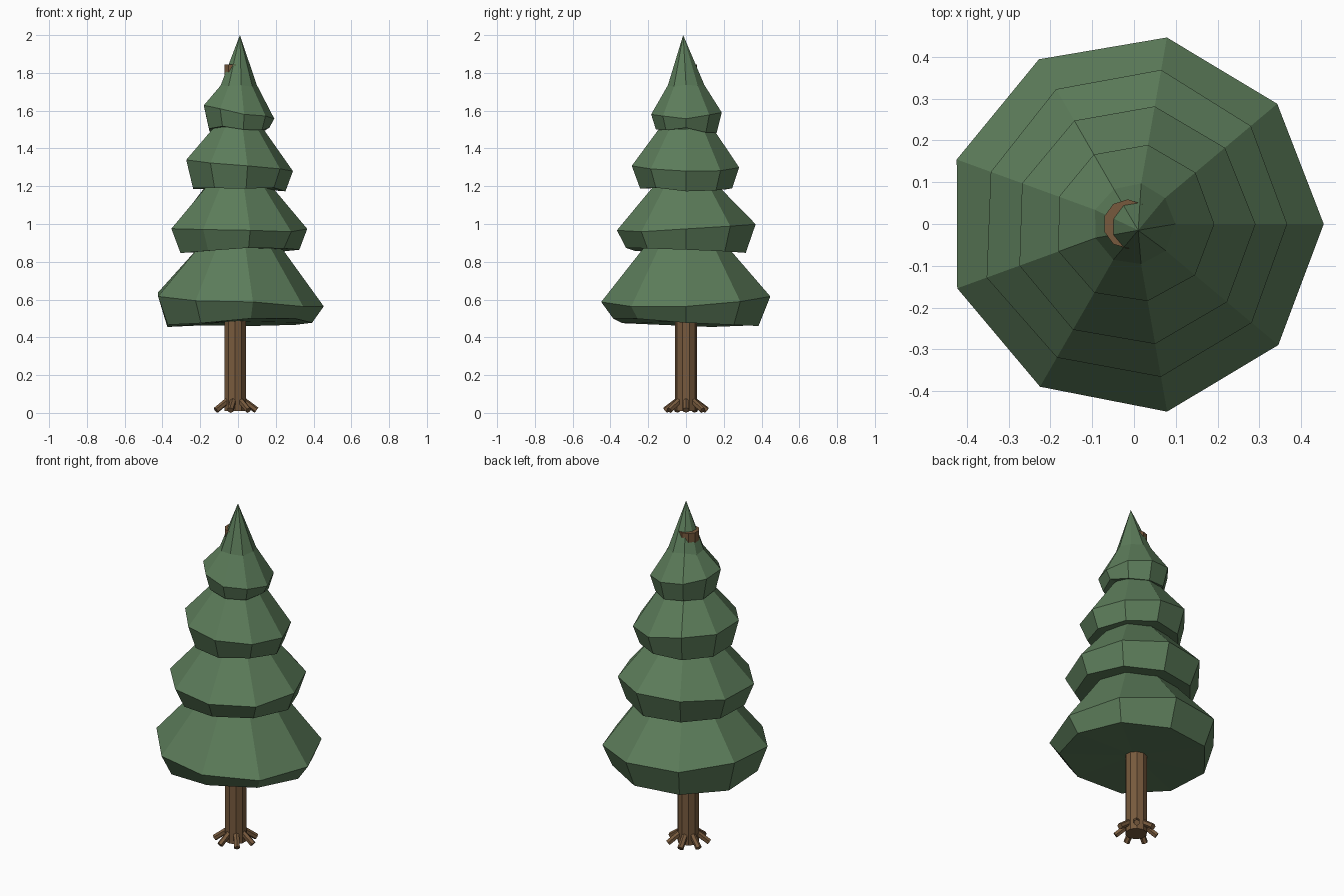
import bpy
import bmesh
import math
import random
from mathutils import Vector

random.seed(4)

cube = bpy.data.objects.get("Cube")
if cube:
    bpy.data.objects.remove(cube, do_unlink=True)


def make_material(name, rgb):
    mat = bpy.data.materials.new(name)
    mat.use_nodes = True
    colour = (*rgb, 1.0)
    mat.diffuse_color = colour
    mat.node_tree.nodes["Principled BSDF"].inputs["Base Color"].default_value = colour
    return mat


GREEN = make_material("pine green", (0.107, 0.202, 0.102))
BROWN = make_material("bark brown", (0.185, 0.102, 0.047))


def finish(bm, name, mat):
    bmesh.ops.recalc_face_normals(bm, faces=bm.faces)
    mesh = bpy.data.meshes.new(name)
    bm.to_mesh(mesh)
    bm.free()
    mesh.materials.append(mat)
    obj = bpy.data.objects.new(name, mesh)
    bpy.context.collection.objects.link(obj)
    return obj


def foliage_tier(name, profile, apex=None, sides=9):
    """Stack rings of (radius, height, x slope, y slope), closed at both ends."""
    bm = bmesh.new()
    rings = []
    for radius, height, slope_x, slope_y in profile:
        ring = []
        for i in range(sides):
            a = math.tau * i / sides
            c, s = math.cos(a), math.sin(a)
            r = radius * random.uniform(0.985, 1.015)
            z = height + slope_x * c + slope_y * s + random.uniform(-0.01, 0.01)
            ring.append(bm.verts.new((r * c, r * s, z)))
        rings.append(ring)
    for low, high in zip(rings, rings[1:]):
        for i in range(sides):
            j = (i + 1) % sides
            bm.faces.new((low[i], low[j], high[j], high[i]))
    # Underside fans to the middle, top is a point or a hidden cap
    middle = bm.verts.new((0, 0, profile[0][1] + 0.01))
    for i in range(sides):
        bm.faces.new((rings[0][(i + 1) % sides], rings[0][i], middle))
    if apex:
        tip = bm.verts.new(apex)
        for i in range(sides):
            bm.faces.new((rings[-1][i], rings[-1][(i + 1) % sides], tip))
    else:
        bm.faces.new(rings[-1])
    return finish(bm, name, GREEN)


def rod(name, start, end, r_start, r_end, sides):
    """Tapered cylinder between two points."""
    start, end = Vector(start), Vector(end)
    axis = end - start
    bm = bmesh.new()
    bmesh.ops.create_cone(bm, cap_ends=True, segments=sides, radius1=r_start,
                          radius2=r_end, depth=axis.length)
    bmesh.ops.rotate(bm, verts=bm.verts,
                     matrix=axis.to_track_quat('Z', 'Y').to_matrix())
    bmesh.ops.translate(bm, verts=bm.verts, vec=(start + end) / 2)
    return finish(bm, name, BROWN)


# Four foliage tiers: rim, widest ring, neck
foliage_tier("foliage_bottom", [
    (0.395, 0.475, 0.01, -0.015),
    (0.450, 0.600, -0.03, 0.015),
    (0.215, 0.890, 0, 0)])
foliage_tier("foliage_lower_middle", [
    (0.320, 0.860, 0.01, -0.01),
    (0.370, 0.975, 0, 0.015),
    (0.175, 1.210, 0, 0)])
foliage_tier("foliage_upper_middle", [
    (0.250, 1.185, -0.005, -0.005),
    (0.288, 1.310, -0.03, 0),
    (0.135, 1.510, 0, 0)])
foliage_tier("foliage_top", [
    (0.163, 1.500, 0, -0.01),
    (0.190, 1.595, -0.03, 0),
    (0.098, 1.735, 0, 0)], apex=(0.01, -0.015, 2.0))

# Trunk runs up inside the foliage and just breaks through near the tip
TRUNK_X = -0.015
rod("trunk", (TRUNK_X, 0, 0.01), (TRUNK_X, 0, 1.845), 0.059, 0.059, 10)

# Short roots splayed around the base
ROOTS = 7
for k in range(ROOTS):
    a = math.tau * k / ROOTS
    c, s = math.cos(a), math.sin(a)
    rod(f"root_{k + 1}",
        (TRUNK_X + 0.04 * c, 0.04 * s, 0.068),
        (TRUNK_X + 0.113 * c, 0.113 * s, 0.014),
        0.017, 0.017, 6)
